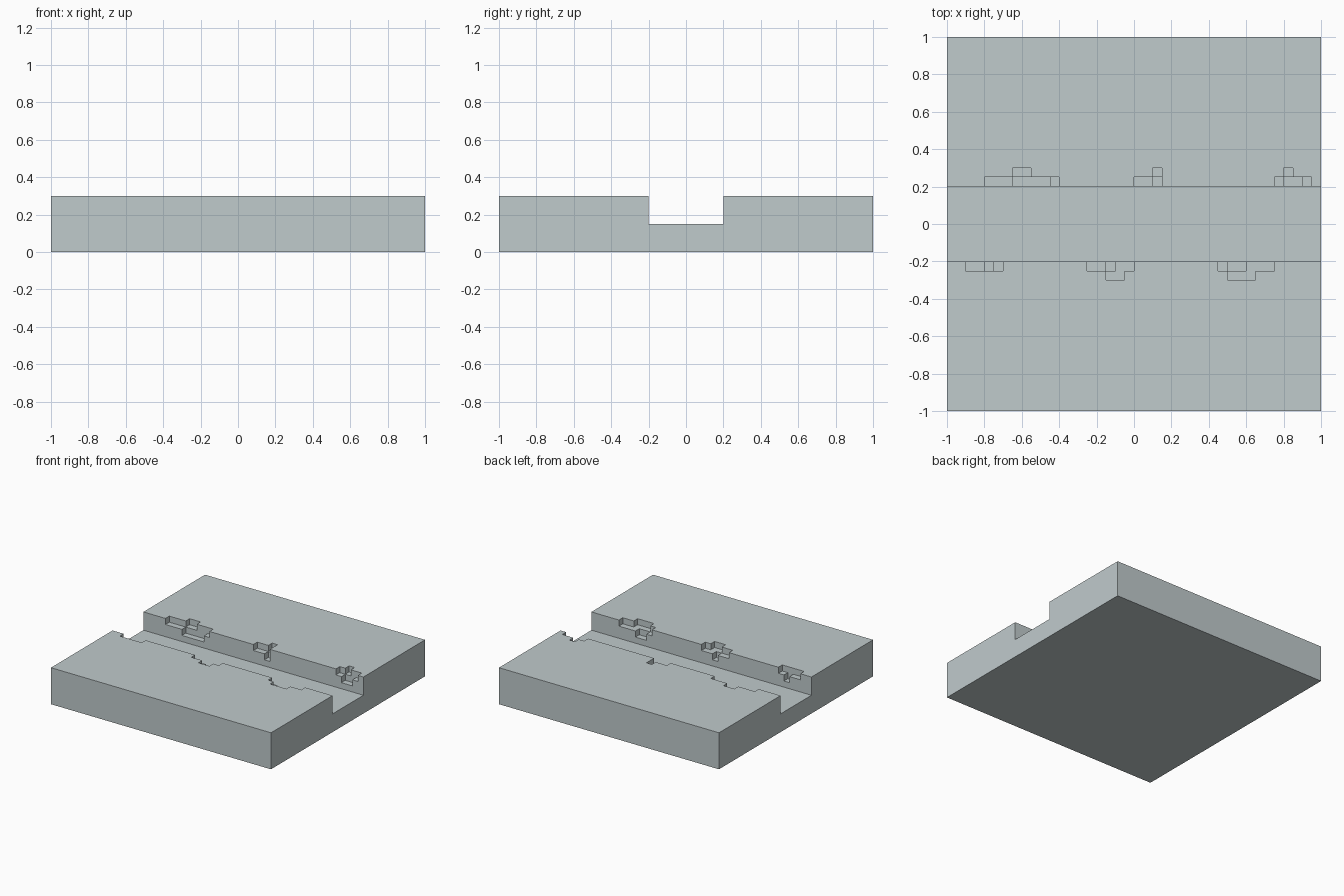
import bpy, bmesh, math

if "Cube" in bpy.data.objects:
    bpy.data.objects.remove(bpy.data.objects["Cube"])

TOP, FLOOR, HALF = 0.30, 0.15, 0.20

# Chipped notches in the channel banks:
# (side of channel, shelf x range, deeper drop x range, back pocket x range)
NOTCHES = [
    (1, (-0.80, -0.40), (-0.65, -0.45), (-0.65, -0.55)),
    (1, (0.00, 0.15), (0.10, 0.15), (0.10, 0.15)),
    (1, (0.75, 0.95), (0.80, 0.90), (0.80, 0.85)),
    (-1, (-0.90, -0.70), (-0.80, -0.75), None),
    (-1, (-0.25, 0.00), (-0.15, -0.10), (-0.15, -0.05)),
    (-1, (0.45, 0.75), (0.50, 0.60), (0.50, 0.65)),
]


def height(x, y):
    """Ground height of the slab at a point."""
    if abs(y) < HALF:
        return FLOOR
    h = TOP
    for side, shelf, drop, pocket in NOTCHES:
        if y * side < 0:
            continue
        if abs(y) < 0.25:
            if shelf[0] < x < shelf[1]:
                h = 0.25
            if drop[0] < x < drop[1]:
                h = 0.20
        elif abs(y) < 0.30 and pocket and pocket[0] < x < pocket[1]:
            h = 0.25
    return h


# Grid lines that every part edge falls on
xs = sorted({-1.0, 1.0} | {v for n in NOTCHES for r in n[1:] if r for v in r})
ys = [-1.0, -0.30, -0.25, -0.20, 0.20, 0.25, 0.30, 1.0]
zs = [0.0, FLOOR, 0.20, 0.25, TOP]
axes = (xs, ys, zs)


def solid(c):
    if any(c[a] < 0 or c[a] >= len(axes[a]) - 1 for a in range(3)):
        return False
    x, y, z = [(axes[a][c[a]] + axes[a][c[a] + 1]) / 2 for a in range(3)]
    return z < height(x, y)


# Skin the solid blocks, then merge flat areas into clean faces
bm = bmesh.new()
verts = {}


def vert(k):
    if k not in verts:
        verts[k] = bm.verts.new([axes[a][k[a]] for a in range(3)])
    return verts[k]


for i in range(len(xs) - 1):
    for j in range(len(ys) - 1):
        for k in range(len(zs) - 1):
            c = (i, j, k)
            if not solid(c):
                continue
            for a in range(3):
                for s in (0, 1):
                    n = list(c)
                    n[a] += 1 if s else -1
                    if solid(n):
                        continue
                    ring = []
                    for u, v in ((0, 0), (1, 0), (1, 1), (0, 1)):
                        p = list(c)
                        p[a] += s
                        p[(a + 1) % 3] += u
                        p[(a + 2) % 3] += v
                        ring.append(vert(tuple(p)))
                    bm.faces.new(ring if s else ring[::-1])

bmesh.ops.dissolve_limit(bm, angle_limit=math.radians(1),
                         verts=bm.verts[:], edges=bm.edges[:])

mesh = bpy.data.meshes.new("channel_tile")
bm.to_mesh(mesh)
bm.free()

stone = bpy.data.materials.new("pale grey stone")
stone.diffuse_color = (0.53, 0.595, 0.605, 1)
stone.use_nodes = True
stone.node_tree.nodes["Principled BSDF"].inputs["Base Color"].default_value = stone.diffuse_color
mesh.materials.append(stone)

tile = bpy.data.objects.new("channel_tile", mesh)
bpy.context.collection.objects.link(tile)
